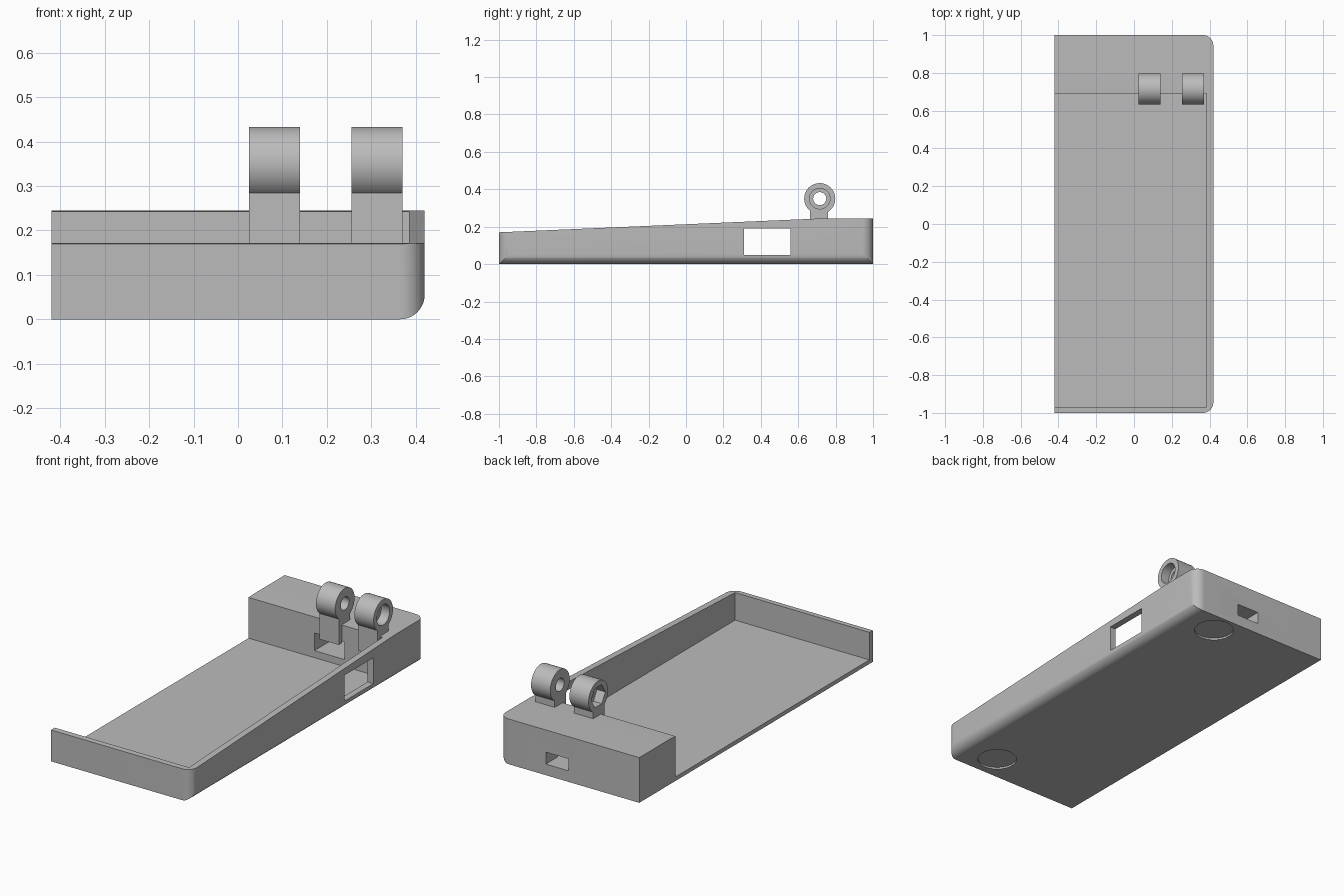
import bpy, bmesh, math
from mathutils import Matrix, Vector

cube = bpy.data.objects.get("Cube")
if cube:
    bpy.data.objects.remove(cube, do_unlink=True)

grey = bpy.data.materials.new("plain grey")
grey.use_nodes = True
COLOR = (0.5, 0.5, 0.5, 1)
grey.diffuse_color = COLOR
grey.node_tree.nodes["Principled BSDF"].inputs["Base Color"].default_value = COLOR


def make(name, bm):
    bmesh.ops.recalc_face_normals(bm, faces=bm.faces)
    mesh = bpy.data.meshes.new(name)
    bm.to_mesh(mesh)
    bm.free()
    mesh.materials.append(grey)
    obj = bpy.data.objects.new(name, mesh)
    bpy.context.collection.objects.link(obj)
    return obj


def box(name, x, y, z):
    bm = bmesh.new()
    bmesh.ops.create_cube(bm, size=1)
    for v in bm.verts:
        v.co = [r[0] if c < 0 else r[1] for c, r in zip(v.co, (x, y, z))]
    return make(name, bm)


def cylinder(name, center, radius, depth, axis="Z", sides=48):
    bm = bmesh.new()
    turn = Matrix.Rotation(math.pi / 2, 4, "Y") if axis == "X" else Matrix()
    bmesh.ops.create_cone(bm, cap_ends=True, segments=sides, radius1=radius,
                          radius2=radius, depth=depth,
                          matrix=Matrix.Translation(center) @ turn)
    return make(name, bm)


def combine(target, tool, operation="DIFFERENCE"):
    mod = target.modifiers.new(operation, "BOOLEAN")
    mod.operation = operation
    mod.solver = "EXACT"
    mod.object = tool
    bpy.context.view_layer.objects.active = target
    bpy.ops.object.modifier_apply(modifier=mod.name)
    bpy.data.objects.remove(tool, do_unlink=True)


def smooth(obj):
    bpy.ops.object.select_all(action="DESELECT")
    obj.select_set(True)
    bpy.context.view_layer.objects.active = obj
    bpy.ops.object.shade_smooth_by_angle(angle=math.radians(30))


# Wedge-shaped tray: side profile extruded across, corners on +x rounded
bm = bmesh.new()
profile = [(-1, 0), (1, 0), (1, 0.245), (0.74, 0.245), (-1, 0.17)]
face = bm.faces.new([bm.verts.new((-0.42, y, z)) for y, z in profile])
geom = bmesh.ops.extrude_face_region(bm, geom=[face])["geom"]
bmesh.ops.translate(bm, vec=Vector((0.84, 0, 0)),
                    verts=[g for g in geom if isinstance(g, bmesh.types.BMVert)])
corners = [e for e in bm.edges
           if all(v.co.x > 0 and abs(v.co.y) > 0.99 for v in e.verts)]
bmesh.ops.bevel(bm, geom=corners, offset=0.055, segments=10, profile=0.5,
                affect="EDGES")
tray = make("tray", bm)

# Open interior, side window, stepped cable passage
cuts = [
    ("interior", (-0.6, 0.385), (-0.97, 0.69), (0.022, 0.6)),
    ("side_window", (0.3, 0.6), (0.31, 0.56), (0.05, 0.19)),
    ("cable_recess", (-0.025, 0.155), (0.6, 0.9), (0.06, 0.155)),
    ("cable_slot", (0.005, 0.14), (0.8, 1.2), (0.06, 0.125)),
]
for cut in cuts:
    combine(tray, box(*cut))

# Shallow round recesses under the floor
for y in (-0.86, 0.88):
    combine(tray, cylinder("foot_recess", (0.2, y, 0), 0.1, 0.02))
smooth(tray)


# Hinge knuckles with a through hole and a recess on the outer side
def knuckle(name, x0, x1, outer, recess_radius, sides):
    mid = (x0 + x1) / 2
    hub = (mid, 0.715, 0.35)
    ring = cylinder(name, hub, 0.083, x1 - x0, "X", 64)
    combine(ring, box("post", (x0, x1), (0.664, 0.76), (0.145, 0.3)), "UNION")
    combine(ring, cylinder("pin_hole", hub, 0.035, 1, "X"))
    pocket = (outer, hub[1], hub[2])
    combine(ring, cylinder("pocket", pocket, recess_radius, 0.1, "X", sides))
    # Keep the post out of the solid end block
    combine(ring, box("block_space", (-1, 1), (0.69, 1), (0, 0.2445)))
    smooth(ring)


knuckle("nut_knuckle", 0.025, 0.14, 0.025, 0.06, 6)
knuckle("screw_knuckle", 0.255, 0.37, 0.37, 0.055, 48)
